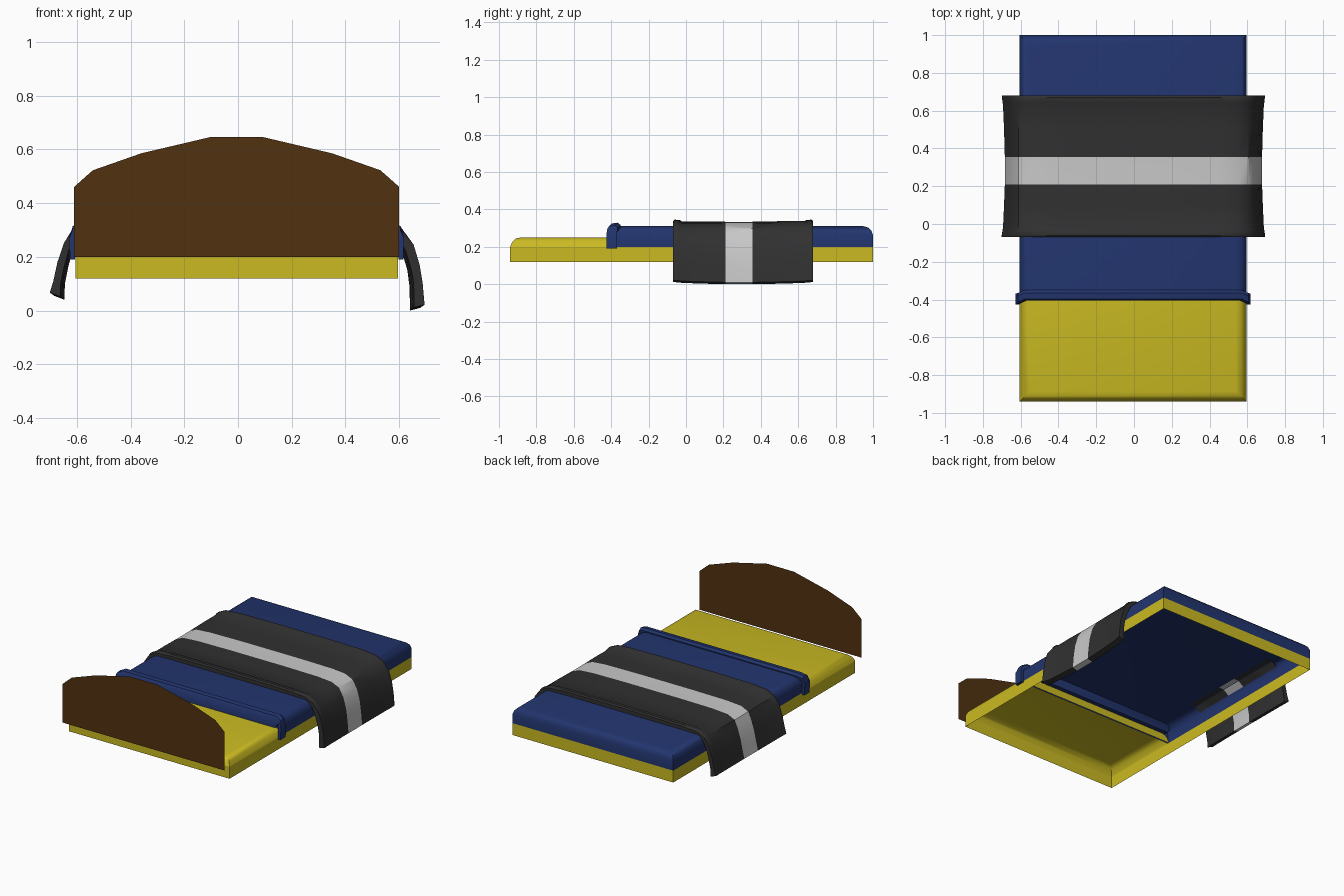
import bpy
import bmesh
import math

if "Cube" in bpy.data.objects:
    bpy.data.objects.remove(bpy.data.objects["Cube"], do_unlink=True)

CX = -0.005          # the bed sits a touch off the middle
HALF = 0.6           # half width of the mattress


def material(name, r, g, b):
    m = bpy.data.materials.new(name)
    m.use_nodes = True
    m.diffuse_color = (r, g, b, 1)
    bsdf = m.node_tree.nodes["Principled BSDF"]
    bsdf.inputs["Base Color"].default_value = (r, g, b, 1)
    bsdf.inputs["Roughness"].default_value = 0.8
    return m


yellow = material("mustard_yellow", 0.59, 0.49, 0.016)
blue = material("navy_blue", 0.016, 0.035, 0.156)
brown = material("dark_brown", 0.082, 0.031, 0.005)
black = material("charcoal", 0.03, 0.03, 0.03)
grey = material("light_grey", 0.58, 0.58, 0.58)


def finish(name, bm, mats, angle=40):
    mesh = bpy.data.meshes.new(name)
    bm.normal_update()
    bm.to_mesh(mesh)
    bm.free()
    obj = bpy.data.objects.new(name, mesh)
    bpy.context.collection.objects.link(obj)
    for m in mats:
        mesh.materials.append(m)
    bpy.ops.object.select_all(action="DESELECT")
    obj.select_set(True)
    bpy.context.view_layer.objects.active = obj
    bpy.ops.object.shade_smooth_by_angle(angle=math.radians(angle))
    return obj


def bridge(bm, a, b):
    n = len(a)
    return [bm.faces.new((a[i], a[(i + 1) % n], b[(i + 1) % n], b[i]))
            for i in range(n)]


def shell(name, y0, y1, rings, mat, soft_front=0, soft_back=0, cap=True):
    """Open-bottomed box from stacked rectangles of (inset, height)."""
    bm = bmesh.new()
    loops = []
    for inset, z in rings:
        w = HALF - inset
        front, back = y0 + inset * soft_front, y1 - inset * soft_back
        loops.append([bm.verts.new((CX + x, y, z)) for x, y in
                      ((-w, front), (w, front), (w, back), (-w, back))])
    for a, b in zip(loops, loops[1:]):
        bridge(bm, a, b)
    if cap:
        bm.faces.new(loops[-1])
    return finish(name, bm, [mat], 30)


def drape(name, outer, inner, stations, mats, stripe=None):
    """Cloth with a closed x-z section, carried along y.
    Each station gives y, sideways stretch, lift on top and lift of the hem."""
    bm = bmesh.new()
    section = outer + inner[::-1]
    loops = []
    for y, stretch, lift, hem in stations:
        loop = []
        for i, (x, z, dy) in enumerate(section):
            raised = lift if i < len(outer) and z > 0.27 else 0
            drop = hem if z < 0.1 else 0
            grow = stretch if z < 0.27 else 0
            loop.append(bm.verts.new((x * (1 + grow), y + dy, z + raised + drop)))
        loops.append(loop)
    for a, b in zip(loops, loops[1:]):
        faces = bridge(bm, a, b)
        middle = (a[0].co.y + b[0].co.y) / 2
        if stripe and stripe[0] < middle < stripe[1]:
            for f in faces:
                f.material_index = 1
    # end strips, between the outer and the inner surface
    n = len(section)
    for loop in (loops[0], loops[-1]):
        for i in range(len(outer) - 1):
            bm.faces.new((loop[i], loop[i + 1], loop[n - 2 - i], loop[n - 1 - i]))
    bmesh.ops.recalc_face_normals(bm, faces=bm.faces)
    return finish(name, bm, mats, 35)


# Mattress: a low rim all round and a soft raised head end
shell("mattress_rim", -0.94, 1.0, [(0, 0.12), (0, 0.2)], yellow, cap=False)
shell("mattress_head_end", -0.94, -0.38,
      [(0, 0.2), (0.012, 0.228), (0.03, 0.244), (0.055, 0.25)],
      yellow, soft_front=1)

# Fitted cover with a rounded foot end
shell("bed_cover", -0.39, 1.0,
      [(0, 0.2), (0, 0.26), (0.008, 0.285), (0.025, 0.302), (0.05, 0.31)],
      blue, soft_back=1)

# Folded edge of the cover, hugging the mattress
cuff_outer = [(0.615, 0.19, -0.02), (0.618, 0.27, -0.02),
              (0.605, 0.31, -0.015), (0.57, 0.325, 0.0)]
cuff_inner = [(0.597, 0.19, -0.02), (0.597, 0.27, -0.02),
              (0.59, 0.29, -0.015), (0.56, 0.25, 0.0)]


def mirrored(half):
    left = [(-x + CX * 2, z, dy) for x, z, dy in half]
    return left + half[::-1]


drape("cover_fold", mirrored(cuff_outer), mirrored(cuff_inner),
      [(-0.405, 0, -0.012, 0), (-0.397, 0, 0, 0),
       (-0.365, 0, 0.004, 0), (-0.35, 0, -0.008, 0)], [blue])

# Throw blanket hanging over both sides, with a band across it
right_outer = [(0.682, 0.01), (0.675, 0.09), (0.664, 0.17), (0.642, 0.245),
               (0.607, 0.298), (0.55, 0.323), (0.45, 0.331), (0.2, 0.334)]
right_inner = [(0.644, 0.0), (0.642, 0.09), (0.634, 0.15), (0.615, 0.215),
               (0.598, 0.275), (0.55, 0.309), (0.45, 0.312), (0.2, 0.312)]
left_outer = [(-0.688, 0.055), (-0.675, 0.11), (-0.66, 0.18), (-0.637, 0.25),
              (-0.612, 0.298), (-0.56, 0.323), (-0.45, 0.331), (-0.2, 0.334)]
left_inner = [(-0.65, 0.04), (-0.648, 0.1), (-0.636, 0.16), (-0.62, 0.22),
              (-0.605, 0.275), (-0.56, 0.309), (-0.45, 0.312), (-0.2, 0.312)]


def side_path(left, right):
    return [(x, z, 0) for x, z in left + right[::-1]]


drape("throw_blanket", side_path(left_outer, right_outer),
      side_path(left_inner, right_inner),
      [(-0.07, 0.018, 0.004, 0.012), (-0.06, 0.018, 0.011, 0.011),
       (-0.035, 0.012, 0.01, 0.009), (-0.02, 0.008, 0.001, 0.007),
       (0.1, 0.0, 0.002, 0.003), (0.21, -0.006, 0.0, 0.0),
       (0.355, -0.006, 0.0, 0.0), (0.5, 0.0, 0.003, 0.003),
       (0.63, 0.008, 0.003, 0.007), (0.645, 0.012, 0.01, 0.009),
       (0.67, 0.016, 0.011, 0.011), (0.68, 0.016, 0.004, 0.012)],
      [black, grey], stripe=(0.21, 0.355))

# Headboard: a thin arched panel standing at the head end
arch = [(0.605, 0.2), (0.605, 0.46), (0.535, 0.522), (0.355, 0.585), (0.1, 0.645)]
outline = arch + [(-x, z) for x, z in arch[::-1]]
bm = bmesh.new()
bm.faces.new([bm.verts.new((CX + x, -1.0, z)) for x, z in reversed(outline)])
bmesh.ops.reverse_faces(bm, faces=[f for f in bm.faces if f.normal.y > 0])
finish("headboard", bm, [brown])
